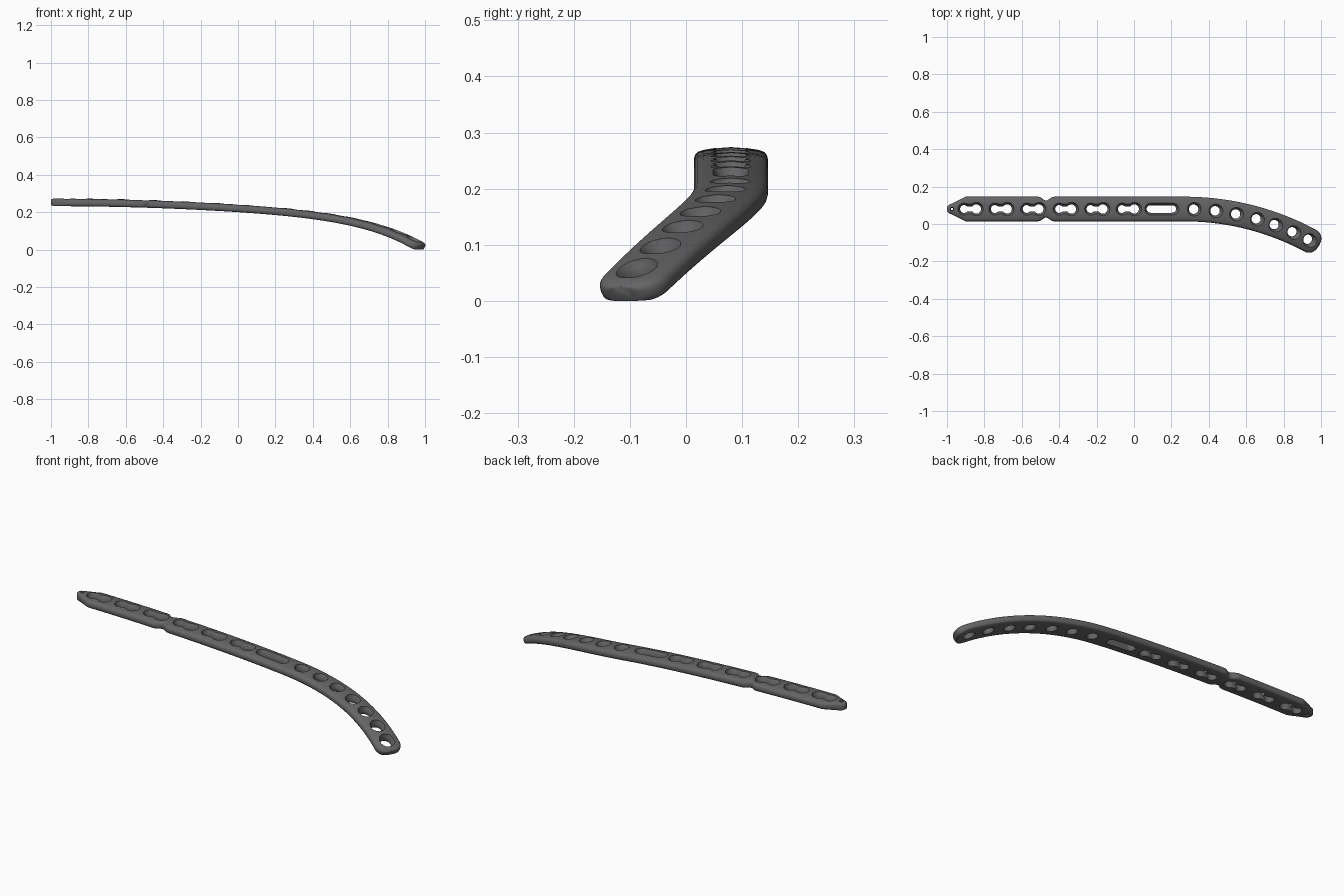
import bpy, bmesh, math
from mathutils import Vector

if "Cube" in bpy.data.objects:
    bpy.data.objects.remove(bpy.data.objects["Cube"])

HALF = 0.066            # half width of the plate
X0, R = 0.27, 1.42      # start and radius of the sideways bend
S_END = 1.017


def arc_len(x):
    return x if x < X0 else X0 + R * math.asin((x - X0) / R)


def half_width(s):
    # pointed left tip, waist notch, rounded right end
    h = HALF
    if s < -0.90:
        h = 0.026 + (HALF - 0.026) * (s + 0.98) / 0.08
        if s < -0.98:
            h = 0.026 * math.sqrt(max(0.12, 1 - ((-0.98 - s) / 0.02) ** 2))
    if abs(s + 0.47) < 0.04:
        h -= 0.021 * (0.5 + 0.5 * math.cos(math.pi * (s + 0.47) / 0.04))
    r = 0.045
    if s > S_END - r:
        h -= r - math.sqrt(max(0, r * r - (s - S_END + r) ** 2))
    return h


def bend(v):
    # sideways arc, then the downward sweep
    s, w, t = v
    a = max(0, (s - X0) / R)
    x = s if s < X0 else X0 + R * math.sin(a)
    y = 0.08 - R * (1 - math.cos(a))
    u = max(0, x + 1)
    z = 0.255 - 0.0314 * u ** 2 - 0.00049 * u ** 8
    slope = -0.0628 * u - 0.00392 * u ** 7
    side = Vector((math.sin(a), math.cos(a), 0))
    tangent = Vector((math.cos(a), -math.sin(a), slope))
    up = tangent.cross(side).normalized()
    return Vector((x, y, z)) + side * w + up * t


def loft(bm, rings):
    rows = [[bm.verts.new(p) for p in ring] for ring in rings]
    n = len(rows[0])
    for a, b in zip(rows, rows[1:]):
        for i in range(n):
            bm.faces.new((a[i], a[(i + 1) % n], b[(i + 1) % n], b[i]))
    bm.faces.new(rows[0][::-1])
    bm.faces.new(rows[-1])


def make_object(name, bm):
    bmesh.ops.recalc_face_normals(bm, faces=bm.faces)
    mesh = bpy.data.meshes.new(name)
    bm.to_mesh(mesh)
    bm.free()
    ob = bpy.data.objects.new(name, mesh)
    bpy.context.collection.objects.link(ob)
    return ob


def hole(bm, s, lobes, neck, flare=0.012):
    # lobes: (offset, radius) pairs joined by a neck; bowl-shaped at the top
    def outline(grow, t):
        lo = min(o - r for o, r in lobes) - grow
        hi = max(o + r for o, r in lobes) + grow
        first, last = min(o for o, r in lobes), max(o for o, r in lobes)
        n = 20
        xs = [(lo + hi) / 2 - (hi - lo) / 2 * math.cos(math.pi * i / n) for i in range(n + 1)]

        def height(x):
            h = max(math.sqrt(max(0, (r + grow) ** 2 - (x - o) ** 2)) for o, r in lobes)
            return max(h, neck + grow) if first <= x <= last and len(lobes) > 1 else h
        low = [(s + x, -height(x), t) for x in xs]
        high = [(s + x, height(x), t) for x in xs[-2:0:-1]]
        low[0] = (s + xs[0], 0, t)
        low[-1] = (s + xs[-1], 0, t)
        return low + high
    loft(bm, [outline(flare * 0.3, -0.04), outline(flare * 0.3, -0.021), outline(0, -0.011),
              outline(flare * 0.12, -0.002), outline(flare * 0.45, 0.009),
              outline(flare, 0.0195), outline(flare, 0.04)])


# Flat plate blank: crowned top and rounded edges
profile = [(0, 0.021), (0.45, 0.0192), (0.75, 0.016), (0.9, 0.0125), (0.97, 0.007), (1, 0),
           (1, -0.008), (0.97, -0.015), (0.9, -0.0195), (0.8, -0.021)]
section = profile + [(-u, t) for u, t in profile[:0:-1]]
stations = [-1 + 0.0125 * i for i in range(int((S_END - 0.045 + 1) / 0.0125))]
stations += [S_END - 0.045 * (1 - math.sin(math.pi * k / 16)) for k in range(9)]
stations[1:1] = [-0.995]
bm = bmesh.new()
rings = []
for s in stations:
    h = half_width(s)
    edge = min(1, 0.7 + min(s + 1, S_END - s) / 0.015 * 0.3)   # eased end thickness
    rings.append([(s, u * h, t * edge) for u, t in section])
loft(bm, rings)
blank = make_object("plate_blank", bm)

# Screw holes: keyhole pairs, long slot, round holes, tip wire hole
bm = bmesh.new()
for x in (-0.875, -0.71, -0.54, -0.366, -0.198, -0.03):
    hole(bm, x, [(-0.034, 0.021), (0.032, 0.025)], 0.014)
hole(bm, 0.147, [(-0.059, 0.02), (0.059, 0.02)], 0.02)
for x in (0.32, 0.435, 0.545, 0.655, 0.752, 0.848, 0.932):
    hole(bm, arc_len(x), [(0, 0.025)], 0)
hole(bm, -0.973, [(0, 0.006)], 0, 0.004)
cutter = make_object("hole_cutter", bm)
cutter.hide_render = True

cut = blank.modifiers.new("holes", 'BOOLEAN')
cut.operation = 'DIFFERENCE'
cut.solver = 'EXACT'
cut.object = cutter
bpy.context.view_layer.update()
evaluated = blank.evaluated_get(bpy.context.evaluated_depsgraph_get())
mesh = bpy.data.meshes.new_from_object(evaluated)
bpy.data.objects.remove(blank)
bpy.data.objects.remove(cutter)

# Bend the drilled blank and rest it on the floor
for v in mesh.vertices:
    v.co = bend(v.co)
low = min(v.co.z for v in mesh.vertices)
for v in mesh.vertices:
    v.co.z -= low
plate = bpy.data.objects.new("curved_plate", mesh)
bpy.context.collection.objects.link(plate)

steel = bpy.data.materials.new("dark grey metal")
steel.diffuse_color = (0.13, 0.13, 0.135, 1)
steel.use_nodes = True
steel.node_tree.nodes["Principled BSDF"].inputs["Base Color"].default_value = steel.diffuse_color
mesh.materials.clear()
mesh.materials.append(steel)

bpy.context.view_layer.objects.active = plate
plate.select_set(True)
bpy.ops.object.shade_smooth_by_angle(angle=math.radians(45))
